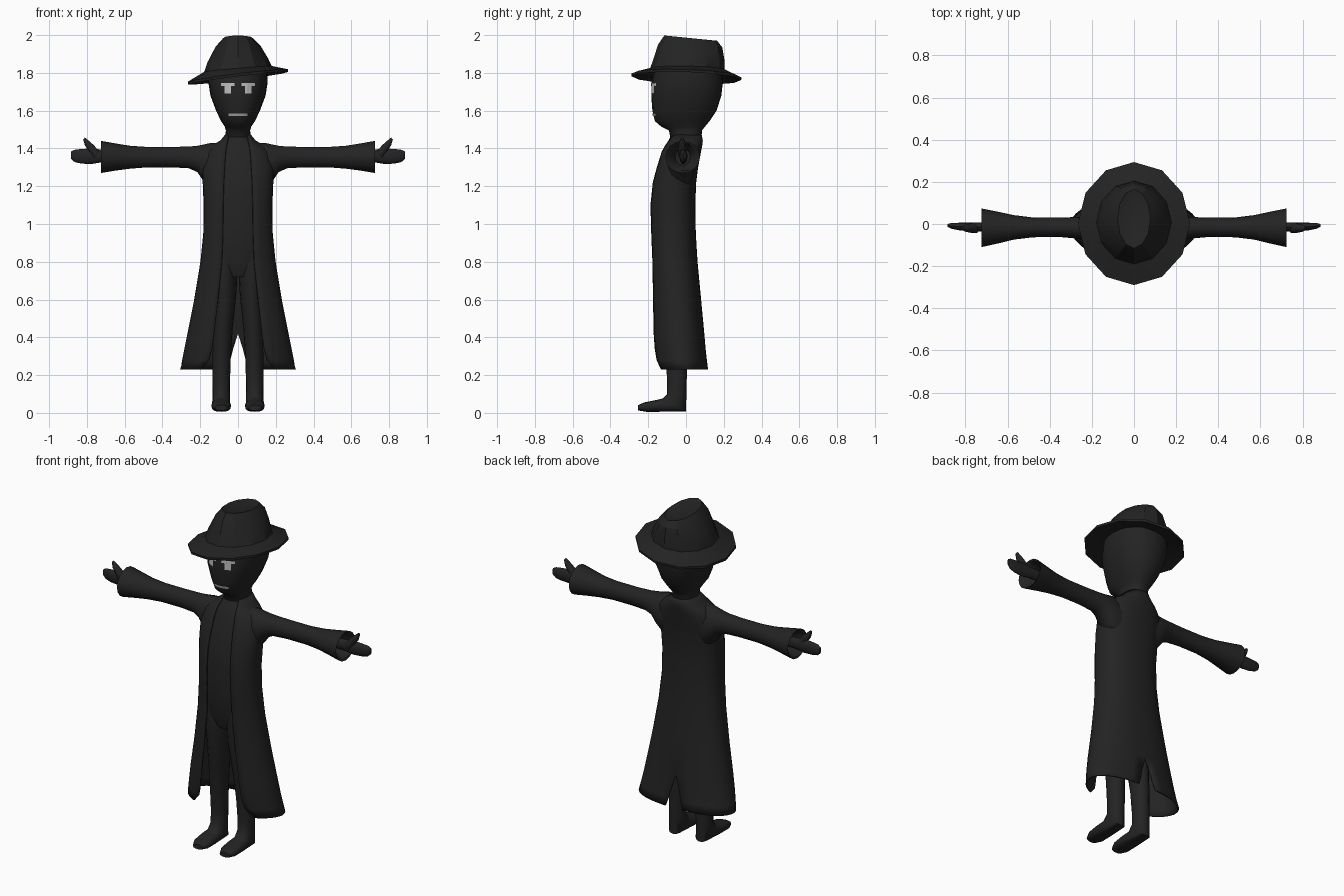
import bpy, bmesh, math
from mathutils import Vector
from mathutils.bvhtree import BVHTree

if "Cube" in bpy.data.objects:
    bpy.data.objects.remove(bpy.data.objects["Cube"])


def material(name, v):
    m = bpy.data.materials.new(name)
    m.diffuse_color = (v, v, v, 1)
    m.use_nodes = True
    m.node_tree.nodes["Principled BSDF"].inputs["Base Color"].default_value = m.diffuse_color
    return m


BLACK = material("near_black", 0.017)
PALE = material("pale_grey", 0.52)
GREY = material("mid_grey", 0.40)


def finish(name, bm, mat, mirror=False, angle=40, recalc=True):
    if recalc:
        bmesh.ops.recalc_face_normals(bm, faces=bm.faces)
    me = bpy.data.meshes.new(name)
    bm.to_mesh(me)
    bm.free()
    ob = bpy.data.objects.new(name, me)
    bpy.context.collection.objects.link(ob)
    me.materials.append(mat)
    if mirror:
        mod = ob.modifiers.new("mirror", 'MIRROR')
        mod.merge_threshold = 0.001
    bpy.ops.object.select_all(action='DESELECT')
    ob.select_set(True)
    bpy.context.view_layer.objects.active = ob
    bpy.ops.object.shade_smooth_by_angle(angle=math.radians(angle))
    return ob


def loft(name, rings, mat=BLACK, closed=True, caps=True, **kw):
    bm = bmesh.new()
    rows = [[bm.verts.new(p) for p in r] for r in rings]
    n = len(rows[0])
    for a, b in zip(rows, rows[1:]):
        for i in range(n if closed else n - 1):
            j = (i + 1) % n
            bm.faces.new((a[i], a[j], b[j], b[i]))
    if closed and caps:
        bm.faces.new(rows[0][::-1])
        bm.faces.new(rows[-1])
    return finish(name, bm, mat, **kw)


def spow(v, p):
    return math.copysign(abs(v) ** p, v)


def ring(c, u, v, n=20, p=1.0):
    """Rounded ring around c, with half axes u and v."""
    c, u, v = Vector(c), Vector(u), Vector(v)
    angs = [2 * math.pi * i / n for i in range(n)]
    return [c + u * spow(math.sin(a), p) - v * spow(math.cos(a), p) for a in angs]


def flat(z, w, y0, y1, x=0, n=20, p=1.0):
    return ring((x, (y0 + y1) / 2, z), (w, 0, 0), (0, (y1 - y0) / 2, 0), n, p)


def upright(x, z0, z1, y, d, n=16):
    return ring((x, y, (z0 + z1) / 2), (0, d, 0), (0, 0, (z1 - z0) / 2), n)


# torso under the coat: z, half width, front y, back y
TORSO = [(1.47, .066, -.085, .08), (1.44, .09, -.10, .085), (1.415, .13, -.115, .082),
         (1.38, .17, -.13, .075), (1.30, .188, -.155, .06), (1.22, .183, -.178, .05),
         (1.10, .178, -.192, .045), (.95, .18, -.188, .048), (.80, .195, -.182, .057),
         (.60, .228, -.182, .076), (.42, .264, -.182, .093), (.34, .28, -.178, .10),
         (.28, .292, -.172, .107), (.23, .303, -.165, .114)]
loft("torso", [flat(z, w - .008, a + .006, b - .008, n=24, p=.85)
               for z, w, a, b in TORSO[:9]] + [flat(.72, .10, -.15, .03, n=24)])

# open coat: half rings from the front edge round to the back vent
EDGE = [.05, .055, .06, .065, .07, .075, .078, .08, .085, .105, .125, .135, .15, .19]
VENT = [0] * 11 + [.06, .10, .14]
half = []
for (z, w, y0, y1), e, vent in zip(TORSO, EDGE, VENT):
    k = .16 * max(0, (.9 - z) / .67)           # skirt is widest towards the back
    a0 = math.asin(min(.95, (e / w / (1 - k)) ** (1 / .85)))
    row = []
    for i in range(15):
        a = a0 + (math.pi - vent - a0) * i / 14
        s, c = spow(max(0, math.sin(a)), .85), spow(math.cos(a), .85)
        if i == 14 and vent == 0:
            s = 0
        row.append((w * s * (1 - k * max(0, c)), (y0 + y1) / 2 - (y1 - y0) / 2 * c, z))
    half.append(row)
coat = loft("coat", half, closed=False, mirror=True)
solid = coat.modifiers.new("cloth", 'SOLIDIFY')
solid.thickness, solid.offset = .008, 0

# sleeves with flared hollow cuffs: x, bottom z, top z, centre y, half depth
SLEEVE = [(.08, 1.17, 1.432, -.03, .075), (.15, 1.19, 1.428, -.028, .075),
          (.185, 1.23, 1.42, -.025, .07), (.215, 1.275, 1.414, -.022, .062),
          (.26, 1.295, 1.41, -.018, .052), (.35, 1.30, 1.408, -.016, .046),
          (.48, 1.30, 1.408, -.016, .047), (.57, 1.293, 1.414, -.016, .058),
          (.64, 1.284, 1.425, -.017, .074), (.725, 1.27, 1.44, -.018, .092),
          (.72, 1.28, 1.43, -.018, .083), (.64, 1.31, 1.40, -.017, .04)]
loft("sleeve", [upright(*s) for s in SLEEVE], mirror=True)

# hands and thumbs
HAND = [(.63, 1.33, 1.39, -.014, .022), (.73, 1.325, 1.395, -.014, .022),
        (.78, 1.317, 1.40, -.014, .021), (.83, 1.32, 1.397, -.012, .018),
        (.865, 1.328, 1.393, -.009, .014), (.885, 1.345, 1.383, -.007, .007)]
loft("hand", [upright(*h, n=12) for h in HAND], mirror=True)
THUMB = [(.75, 1.365, .024), (.775, 1.40, .022), (.80, 1.428, .017), (.815, 1.452, .008)]
axis = Vector((.62, 0, -.78))
loft("thumb", [ring((x + s * .0, -.02, z), Vector((axis.z, 0, -axis.x)).cross((0, 1, 0)) * r,
                    (0, r, 0), 10)
               for x, z, r in THUMB for s in (1,)], mirror=True)

# legs running into shoes
LEG = [(.84, .075, .07, -.172, .02), (.74, .073, .07, -.172, .02), (.62, .070, .06, -.16, .012),
       (.45, .080, .052, -.132, .006), (.30, .086, .048, -.11, .004),
       (.18, .088, .046, -.10, .004), (.10, .089, .046, -.10, .002)]
rings = [flat(z, w, a, b, x=x, n=16) for z, x, w, a, b in LEG]
rings += [ring((.089, -.062, .042), (.048, 0, 0), (0, .062, -.034), 16, .85),
          ring((.089, -.15, .037), (.052, 0, 0), (0, .008, -.031), 16, .8),
          ring((.089, -.215, .031), (.05, 0, 0), (0, .004, -.025), 16, .8),
          ring((.089, -.255, .027), (.032, 0, 0), (0, 0, -.014), 16, .8)]
loft("leg", rings, mirror=True, angle=55)

# head and neck
HEAD = [(1.44, .072, -.08, .08), (1.495, .064, -.09, .085), (1.515, .07, -.13, .10),
        (1.545, .09, -.165, .125), (1.60, .116, -.178, .162), (1.68, .146, -.184, .187),
        (1.75, .157, -.182, .195), (1.84, .152, -.165, .185)]
head = loft("head", [flat(z, w, a, b, n=24, p=.88) for z, w, a, b in HEAD], angle=60)
tree = BVHTree.FromPolygons([v.co for v in head.data.vertices],
                            [p.vertices[:] for p in head.data.polygons])


# painted face marks laid on the head surface
def face_mark(name, rects, mat):
    bm = bmesh.new()
    for x0, x1, z0, z1 in rects:
        cols = []
        for i in range(7):
            x = x0 + (x1 - x0) * i / 6
            col = []
            for z in (z0, (z0 + z1) / 2, z1):
                hit = tree.ray_cast(Vector((x, -1, z)), Vector((0, 1, 0)))[0]
                col.append(bm.verts.new((x, hit.y - .004, z)))
            cols.append(col)
        for a, b in zip(cols, cols[1:]):
            for j in range(2):
                bm.faces.new((a[j], b[j], b[j + 1], a[j + 1]))
    return finish(name, bm, mat, recalc=False)


for side, s in (("left", 1), ("right", -1)):
    spans = [(.018, .09, 1.73, 1.747), (.038, .072, 1.692, 1.73)]
    face_mark(side + "_eye", [(min(s * a, s * b), max(s * a, s * b), c, d)
                              for a, b, c, d in spans], PALE)
face_mark("mouth", [(-.05, .05, 1.572, 1.586)], GREY)


# tilted hat: half width, front y, back y, front z, back z, sideways tilt
HAT = [(.14, -.16, .17, 1.80, 1.80, .015), (.266, -.288, .292, 1.782, 1.762, .033),
       (.266, -.29, .294, 1.796, 1.776, .033), (.178, -.19, .205, 1.825, 1.818, .015),
       (.160, -.175, .203, 1.865, 1.87, .008), (.118, -.148, .192, 1.95, 1.935, .003),
       (.078, -.115, .165, 1.998, 1.97, 0), (.04, -.07, .11, 1.985, 1.962, 0)]
rings = []
for w, y0, y1, z0, z1, t in HAT:
    r = flat(0, w, y0, y1, n=12, p=1)
    for p in r:
        f = (p.y - y0) / (y1 - y0)
        p.z = z0 + (z1 - z0) * f + t * p.x / w
    rings.append(r)
loft("hat", rings, angle=25)
